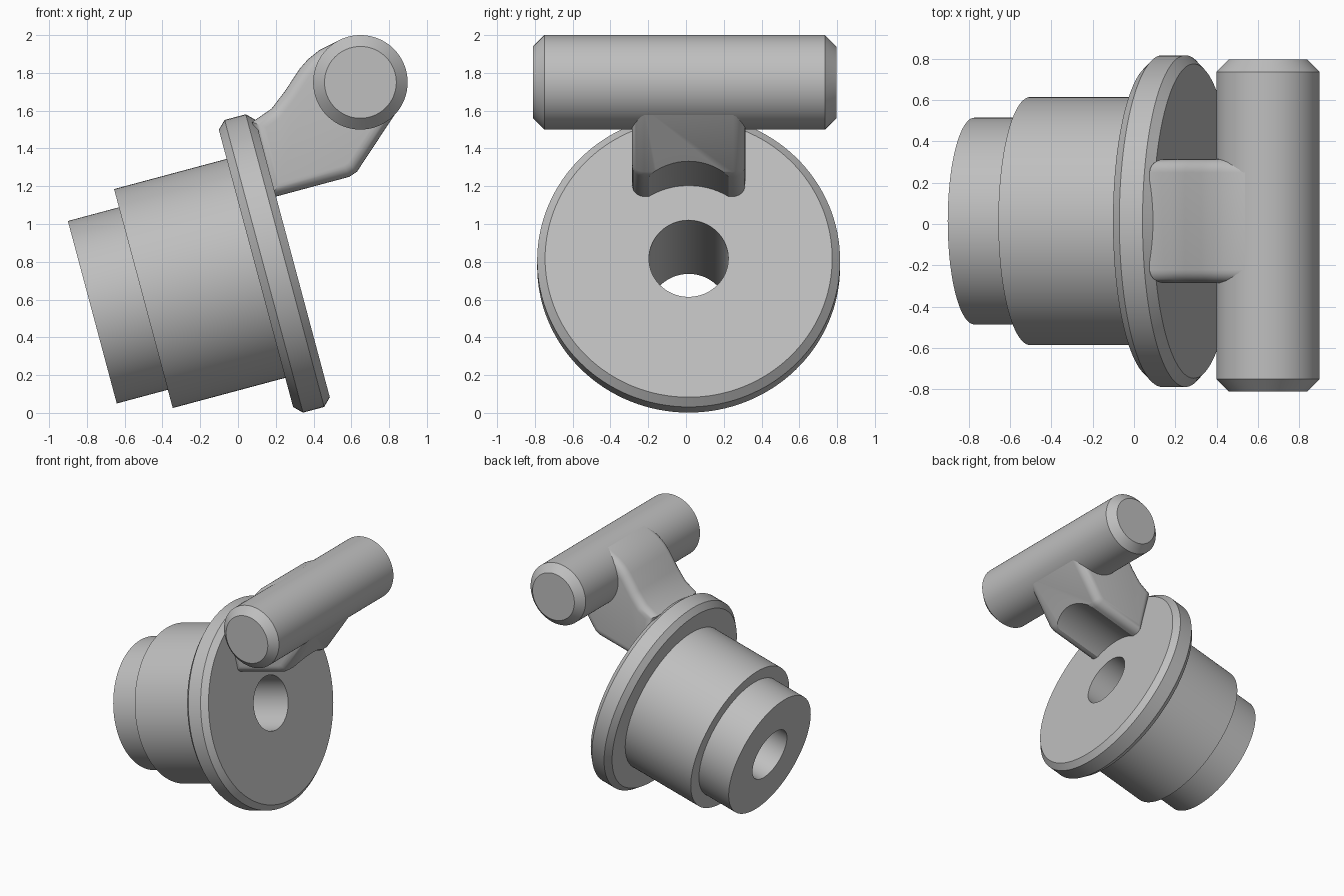
import bpy, bmesh, math

cube = bpy.data.objects.get("Cube")
if cube:
    bpy.data.objects.remove(cube, do_unlink=True)

grey = bpy.data.materials.new("plain grey")
grey.use_nodes = True
colour = (0.52, 0.52, 0.52, 1)
grey.diffuse_color = colour
grey.node_tree.nodes["Principled BSDF"].inputs["Base Color"].default_value = colour

TILT = math.radians(15)
HUB_Y = 0.014
HUB_ORIGIN = (-0.185, HUB_Y, 0.69)


def make_object(name, bm):
    bmesh.ops.recalc_face_normals(bm, faces=bm.faces)
    mesh = bpy.data.meshes.new(name)
    bm.to_mesh(mesh)
    bm.free()
    mesh.materials.append(grey)
    obj = bpy.data.objects.new(name, mesh)
    bpy.context.collection.objects.link(obj)
    return obj


def lathe(name, profile, closed=False, sides=128):
    """Revolve (position, radius) points around the local x axis."""
    bm = bmesh.new()
    rings = []
    for x, r in profile:
        angles = [2 * math.pi * i / sides for i in range(sides)]
        rings.append([bm.verts.new((x, r * math.cos(a), r * math.sin(a))) for a in angles])
    pairs = list(zip(rings, rings[1:]))
    if closed:
        pairs.append((rings[-1], rings[0]))
    else:
        bm.faces.new(rings[0])
        bm.faces.new(rings[-1])
    for a, b in pairs:
        for i in range(sides):
            j = (i + 1) % sides
            bm.faces.new((a[i], a[j], b[j], b[i]))
    return make_object(name, bm)


def shade(obj):
    bpy.ops.object.select_all(action='DESELECT')
    obj.select_set(True)
    bpy.context.view_layer.objects.active = obj
    bpy.ops.object.shade_smooth_by_angle(angle=math.radians(30))


def place_on_hub(obj):
    obj.rotation_euler = (0, -TILT, 0)
    obj.location = HUB_ORIGIN


# Stepped hub with chamfered flange and a through hole
hub = lathe("flanged_hub", [
    (-0.607, 0.21), (-0.607, 0.5), (-0.327, 0.5), (-0.327, 0.6), (0.29, 0.6),
    (0.29, 0.76), (0.333, 0.802), (0.449, 0.802), (0.491, 0.76), (0.491, 0.21),
], closed=True)
place_on_hub(hub)
shade(hub)

# Chamfered cross bar
bar = lathe("cross_bar", [(-0.803, 0.19), (-0.743, 0.25), (0.743, 0.25), (0.803, 0.19)])
bar.rotation_euler = (0, 0, math.pi / 2)
bar.location = (0.648, -0.007, 1.75)
shade(bar)

# Arm joining flange and bar: extruded side profile with rounded edges
arm_profile = [
    (0.17, 1.137), (0.59, 1.25), (0.63, 1.277), (0.85, 1.61), (0.78, 1.75),
    (0.61, 1.985), (0.537, 1.974), (0.43, 1.92), (0.37, 1.872), (0.325, 1.82),
    (0.246, 1.70), (0.177, 1.61), (0.075, 1.54),
]
bm = bmesh.new()
face = bm.faces.new([bm.verts.new((x, HUB_Y - 0.3, z)) for x, z in arm_profile])
moved = bmesh.ops.extrude_face_region(bm, geom=[face])["geom"]
bmesh.ops.translate(bm, vec=(0, 0.6, 0),
                    verts=[v for v in moved if isinstance(v, bmesh.types.BMVert)])
bmesh.ops.recalc_face_normals(bm, faces=bm.faces)
rim = [e for e in bm.edges if abs(e.verts[0].co.y - e.verts[1].co.y) < 0.01]
bmesh.ops.bevel(bm, geom=rim, offset=0.065, segments=6, profile=0.5, affect='EDGES')
arm = make_object("arm", bm)

# Concave underside of the arm, concentric with the hub
cutter = lathe("arm_cutter", [(0.3, 0.4), (1.6, 0.4)])
place_on_hub(cutter)
cutter.hide_render = True
cut = arm.modifiers.new("underside", 'BOOLEAN')
cut.operation = 'DIFFERENCE'
cut.solver = 'EXACT'
cut.object = cutter
bpy.context.view_layer.objects.active = arm
bpy.ops.object.modifier_apply(modifier=cut.name)
bpy.data.objects.remove(cutter, do_unlink=True)
shade(arm)
